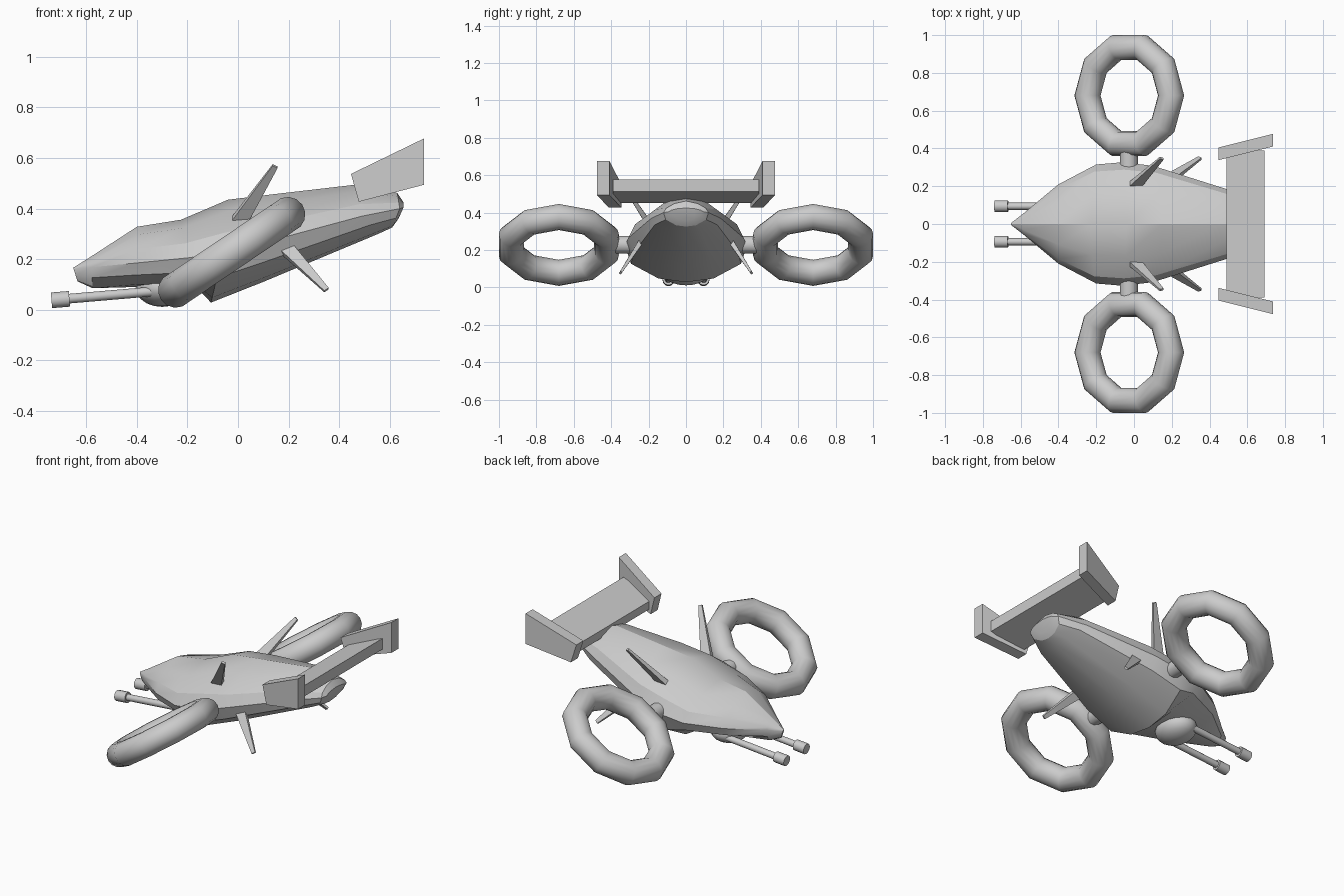
import bpy, bmesh, math
from mathutils import Vector

if "Cube" in bpy.data.objects:
    bpy.data.objects.remove(bpy.data.objects["Cube"])


def finish(name, bm, angle=None):
    bmesh.ops.recalc_face_normals(bm, faces=bm.faces)
    mesh = bpy.data.meshes.new(name)
    bm.to_mesh(mesh)
    bm.free()
    ob = bpy.data.objects.new(name, mesh)
    bpy.context.collection.objects.link(ob)
    if angle:
        bpy.ops.object.select_all(action='DESELECT')
        bpy.context.view_layer.objects.active = ob
        ob.select_set(True)
        bpy.ops.object.shade_smooth_by_angle(angle=math.radians(angle))
    return ob


def loft(name, rings, angle=None):
    """Skin a list of closed loops and cap both ends."""
    bm = bmesh.new()
    loops = [[bm.verts.new(p) for p in ring] for ring in rings]
    n = len(loops[0])
    for a, b in zip(loops, loops[1:]):
        for i in range(n):
            j = (i + 1) % n
            bm.faces.new((a[i], a[j], b[j], b[i]))
    bm.faces.new(loops[0])
    bm.faces.new(loops[-1])
    return finish(name, bm, angle)


def rod(name, a, b, r, sides=12):
    a, b = Vector(a), Vector(b)
    rot = (b - a).to_track_quat('Z', 'Y')
    rings = []
    for end in (a, b):
        rings.append([end + rot @ Vector((r * math.cos(t), r * math.sin(t), 0))
                      for t in (2 * math.pi * i / sides for i in range(sides))])
    return loft(name, rings, 40)


def blade(name, a, b, side):
    """Tapered spike from a to b."""
    a, b = Vector(a), Vector(b)
    d = (b - a).normalized()
    u = (Vector((1, 0, 0)) - d * d.x).normalized()
    v = d.cross(u)
    rings = [[p + u * w * i + v * t * j for i, j in ((-1, -1), (1, -1), (1, 1), (-1, 1))]
             for p, w, t in ((a, .031, .015), (b, .011, .006))]
    return loft(name, [[(p.x, p.y * side, p.z) for p in r] for r in rings])


# Hull: top (x, z), widest side (x, y, z), bottom (x, z) for each station
stations = [
    (-.652, .166, -.65, .006, .160, -.635, .112),
    (-.585, .208, -.58, .06, .168, -.575, .085),
    (-.40, .328, -.40, .21, .185, -.40, .09),
    (-.225, .356, -.20, .315, .205, -.165, .09),
    (-.04, .435, -.06, .327, .225, -.107, .028),
    (.15, .458, .10, .308, .265, .10, .11),
    (.46, .494, .49, .185, .37, .555, .30),
    (.63, .462, .64, .12, .40, .61, .325),
    (.655, .425, .655, .09, .405, .635, .36),
]
# Half cross-section: width fraction, rise (+) to top or drop (-) to bottom
half = [(0, 1), (.52, .78), (.88, .38), (1, 0), (.9, -.5), (.45, -.9), (0, -1)]
rings = []
for xt, zt, xs, ys, zs, xb, zb in stations:
    pts = []
    for w, k in half:
        ex, ez = (xt, zt) if k >= 0 else (xb, zb)
        pts.append((xs + (ex - xs) * abs(k), ys * w, zs + (ez - zs) * abs(k)))
    rings.append(pts + [(x, -y, z) for x, y, z in pts[-2:0:-1]])
loft("hull", rings, 25)

# Tail wing: slanted plate across the span
section = [(.49, .50), (.69, .577), (.69, .512), (.49, .452)]
loft("tail_wing", [[(x, y, z) for x, z in section] for y in (-.39, .39)])

plate = [(.447, .537), (.735, .677), (.735, .494), (.478, .427)]
for s, tag in ((1, "left"), (-1, "right")):
    # Tail end plates, splayed outwards toward the rear
    loft("end_plate_" + tag,
         [[(x, s * (y0 + (x - .447) * .25), z) for x, z in plate] for y0 in (.338, .405)])

    # Tilted lift rings, ten segments round
    ring_maj, ring_min, tilt = .267, .07, math.radians(34)
    bpy.ops.mesh.primitive_torus_add(major_segments=10, minor_segments=14,
                                     major_radius=ring_maj, minor_radius=ring_min,
                                     location=(-.025, s * .68, .227), rotation=(0, -tilt, 0))
    ring = bpy.context.object
    ring.name = "lift_ring_" + tag
    bpy.ops.object.shade_smooth_by_angle(angle=math.radians(40))
    rod("ring_strut_" + tag, (-.027, s * .27, .228), (-.027, s * .41, .228), .048)

    # Upper and lower fins
    blade("upper_fin_" + tag, (.005, .205, .35), (.147, .348, .568), s)
    blade("lower_fin_" + tag, (.165, .225, .27), (.35, .35, .078), s)

    # Gun barrels and muzzles
    rod("gun_barrel_" + tag, (-.30, s * .094, .075), (-.70, s * .094, .041), .019)
    rod("gun_muzzle_" + tag, (-.667, s * .094, .043), (-.738, s * .094, .037), .031)

# Chin turret
bm = bmesh.new()
bmesh.ops.create_uvsphere(bm, u_segments=16, v_segments=10, radius=1)
bmesh.ops.scale(bm, vec=(.105, .13, .075), verts=bm.verts)
bmesh.ops.translate(bm, vec=(-.30, 0, .086), verts=bm.verts)
finish("chin_turret", bm, 40)
